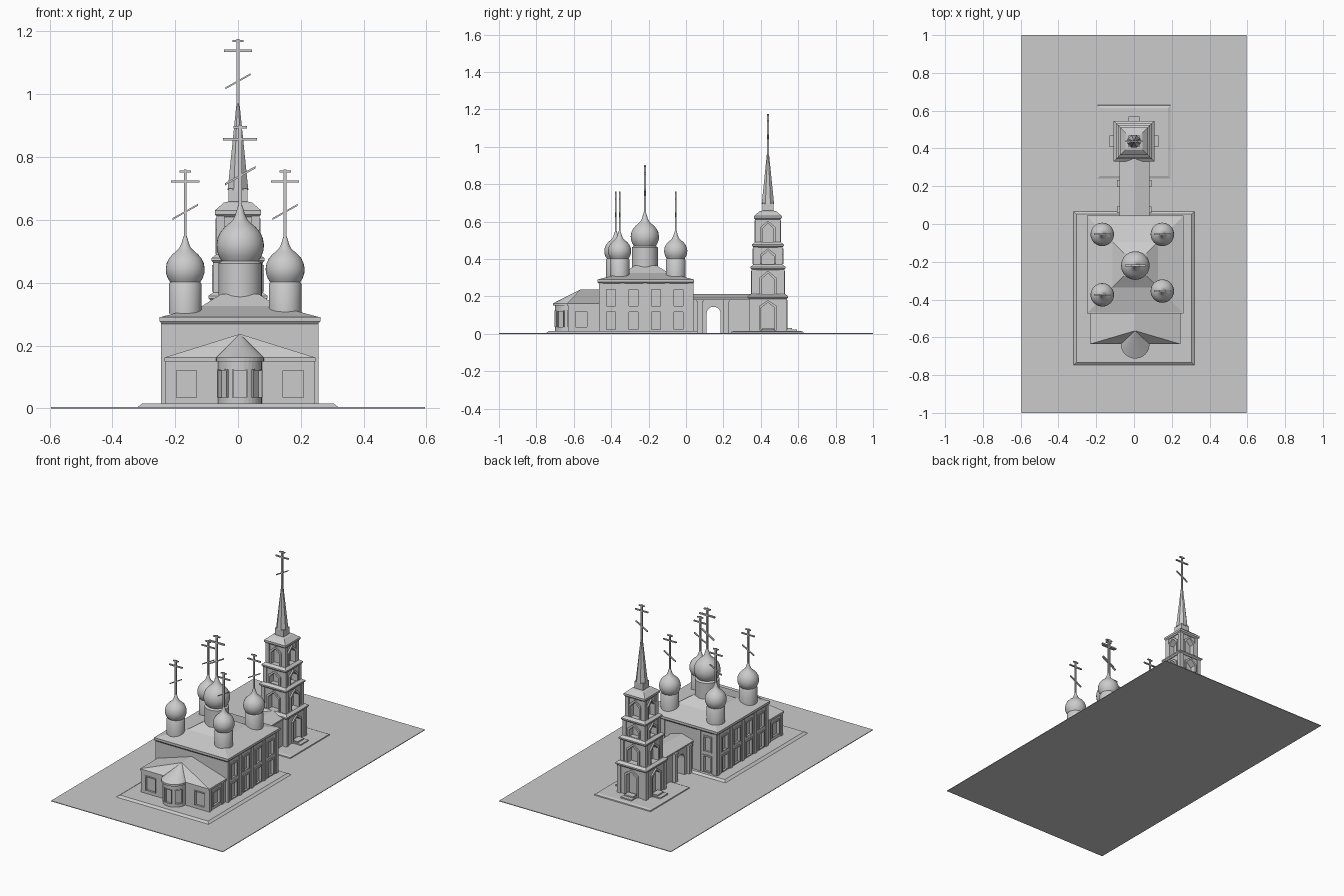
import bpy, bmesh, math
from mathutils import Matrix, Vector

if "Cube" in bpy.data.objects:
    bpy.data.objects.remove(bpy.data.objects["Cube"])

def mesh(name, verts, faces, mat=None, smooth=False):
    bm = bmesh.new()
    vs = [bm.verts.new(v) for v in verts]
    for f in faces:
        bm.faces.new([vs[i] for i in f])
    bmesh.ops.recalc_face_normals(bm, faces=bm.faces)
    if mat:
        bm.transform(mat)
    me = bpy.data.meshes.new(name)
    bm.to_mesh(me)
    bm.free()
    ob = bpy.data.objects.new(name, me)
    bpy.context.collection.objects.link(ob)
    if smooth:
        bpy.ops.object.select_all(action='DESELECT')
        ob.select_set(True)
        bpy.context.view_layer.objects.active = ob
        bpy.ops.object.shade_smooth_by_angle(angle=math.radians(35))
    return ob

def loft(name, rings, mat=None, smooth=False):
    n = len(rings[0])
    verts = [v for r in rings for v in r]
    faces = [(i*n+j, i*n+(j+1) % n, (i+1)*n+(j+1) % n, (i+1)*n+j)
             for i in range(len(rings)-1) for j in range(n)]
    faces += [tuple(range(n)), tuple(range((len(rings)-1)*n, len(rings)*n))]
    return mesh(name, verts, faces, mat, smooth)

def stack(name, cx, cy, levels):
    """Rectangular sections (half x, half y, z) joined upwards."""
    return loft(name, [[(cx+sx*hx, cy+sy*hy, z) for sx, sy in ((-1, -1), (1, -1), (1, 1), (-1, 1))]
                       for hx, hy, z in levels])

def box(name, x0, x1, y0, y1, z0, z1):
    hx, hy = (x1-x0)/2, (y1-y0)/2
    return stack(name, (x0+x1)/2, (y0+y1)/2, [(hx, hy, z0), (hx, hy, z1)])

def lathe(name, cx, cy, profile, n=32, smooth=True, turn=0):
    return loft(name, [[(cx+r*math.cos(2*math.pi*j/n+turn), cy+r*math.sin(2*math.pi*j/n+turn), z)
                        for j in range(n)] for r, z in profile], None, smooth)

def place(c, k):
    return Matrix.Translation((c[0], c[1], 0)) @ Matrix.Rotation(k*math.pi/2, 4, 'Z')

def prism(name, prof, d0, d1, c=(0, 0), k=0):
    """x-z outline pushed outwards from distance d0 to d1 on side k (0 front, 1 right, 2 back, 3 left)."""
    return loft(name, [[(x, -d, z) for x, z in prof] for d in (d0, d1)], place(c, k))

def cut(body, cutter):
    m = body.modifiers.new("cut", 'BOOLEAN')
    m.operation, m.solver, m.object = 'DIFFERENCE', 'EXACT', cutter
    bpy.context.view_layer.objects.active = body
    bpy.ops.object.modifier_apply(modifier=m.name)
    bpy.data.objects.remove(cutter)

def opening(name, body, c, k, d, u, w, z0, z1, peak=0, depth=.012, t=.008, out=.006):
    """Recessed opening of half width w with a raised surround."""
    inner = [(u-w, z0), (u-w, z1), (u, z1+peak), (u+w, z1), (u+w, z0)]
    if body:
        cut(body, prism("cutter", inner, d-depth, d+.03, c, k))
    o = w+t
    outer = [(u+o, z0), (u+o, z1+t), (u, z1+peak+t*1.3), (u-o, z1+t), (u-o, z0)]
    prism(name, inner + outer, d-.004, d+out, c, k)

def cross(name, x, y, z, s):
    b = .0045*s
    box(name+"_pole", x-b, x+b, y-b, y+b, z-.03, z+.206*s)
    box(name+"_top_bar", x-.018*s, x+.018*s, y-b, y+b, z+.197*s, z+.203*s)
    box(name+"_main_bar", x-.045*s, x+.045*s, y-b, y+b, z+.165*s, z+.172*s)
    prism(name+"_slanted_bar", [(-.04*s, .046*s), (.04*s, .091*s), (.04*s, .097*s), (-.04*s, .052*s)],
          -b, b, (x, y)).location.z = z

# ground and plinths
box("ground", -.595, .595, -1, 1, 0, .004)
stack("church_plinth", 0, -.34, [(.323, .41, .002), (.305, .393, .015)])
stack("tower_plinth", 0, .435, [(.195, .195, .002), (.193, .193, .01), (.18, .18, .015)])

# main church block
C, HX, HY = (.006, -.215), .245, .25
body = box("church_walls", C[0]-HX, C[0]+HX, C[1]-HY, C[1]+HY, .005, .28)
for k in (1, 3):
    s = 1 if k == 1 else -1
    for u in (-.185, -.065, .055, .175):
        opening("lower_window", body, C, k, HX, s*u, .024, .022, .117)
        opening("upper_window", body, C, k, HX, s*u, .024, .148, .238)
    for u in (-.24, -.125, -.005, .115, .24):
        prism("pilaster", [(s*u-.011, .005), (s*u+.011, .005), (s*u+.011, .278), (s*u-.011, .278)],
              HX-.004, HX+.006, C, k)
for u in (-.18, .18):
    opening("back_lower_window", body, C, 2, HY, u, .024, .022, .117)
    opening("back_upper_window", body, C, 2, HY, u, .024, .148, .238)
    for e in (-.055, .055):
        prism("back_pilaster", [(u+e-.01, .005), (u+e+.01, .005), (u+e+.01, .278), (u+e-.01, .278)],
              HY-.004, HY+.006, C, 2)
stack("church_cornice", *C, [(HX+.002, HY+.002, .268), (HX+.011, HY+.009, .277), (HX+.011, HY+.009, .291)])
stack("church_roof", *C, [(.255, .258, .29), (.12, .12, .326), (.06, .06, .364)])

# onion domes on drums
DOME = [(.052, -.14), (.052, -.046), (.048, -.04), (.056, -.027), (.061, -.012), (.062, .003), (.059, .02),
        (.052, .035), (.041, .048), (.028, .059), (.019, .068), (.013, .08), (.008, .097), (.003, .112)]
for x, y, z, s in ((-.168, -.055, .442, 1), (.15, -.055, .442, 1), (-.168, -.375, .442, 1),
                   (.15, -.355, .442, 1), (.007, -.22, .518, 1.22)):
    lathe("onion_dome", x, y, [(r*s*(1.09 if s > 1 and h < -.042 else 1), z+h*s) for r, h in DOME])
    cross("dome_cross", x, y, z+.112*s, 1.2 if s > 1 else 1)

# low sanctuary with rounded apse
A = (.006, -.63)
def outline(hx, r, y, z):
    arc = [(A[0]-r*math.cos(math.pi*i/16), y-r*math.sin(math.pi*i/16), z) for i in range(17)]
    return [(A[0]-hx, -.46, z), (A[0]-hx, y, z)] + arc + [(A[0]+hx, y, z), (A[0]+hx, -.46, z)]
apse = loft("sanctuary_walls", [outline(.232, .07, -.63, .005), outline(.232, .07, -.63, .155)])
for u in (-.17, .17):
    opening("sanctuary_front_window", apse, A, 0, 0, u, .032, .035, .12, t=.006, out=.004)
for k in (1, 3):
    s = 1 if k == 1 else -1
    opening("sanctuary_side_window", apse, A, k, .232, s*.07, .032, .035, .12)
    for u in (.01, .135):
        prism("sanctuary_pilaster", [(s*u-.01, .005), (s*u+.01, .005), (s*u+.01, .153), (s*u-.01, .153)],
              .228, .238, A, k)
for k in (-.58, 0, .58):
    opening("apse_window", apse, A, k, .07, 0, .021, .035, .12, t=.004, out=.002)
loft("sanctuary_eave", [outline(.24, .076, -.636, .15), outline(.24, .076, -.636, .162)])
o = outline(.24, .076, -.636, .162)
n = len(o)
mesh("sanctuary_roof", o + [(A[0], -.565, .237), (A[0], -.46, .237)],
     [(i, i+1, n) for i in range(1, n-2)] + [(0, 1, n, n+1), (n-2, n-1, n+1, n), (n-1, 0, n+1)])

# covered passage with an arched gateway
P = (.002, .19)
link = box("passage_walls", P[0]-.07, P[0]+.07, .02, .36, .003, .188)
arch = [(-.08, -.01), (-.005, -.01)] + [(-.0425+.0375*math.cos(math.pi*i/12), .107+.0375*math.sin(math.pi*i/12))
                                       for i in range(13)]
cut(link, prism("cutter", arch[:1] + [(-.005, -.01)] + arch[2:], -.2, .2, P, 1))
prism("passage_roof", [(-.08, .183), (.08, .183), (.08, .192), (0, .214), (-.08, .192)], -.17, .17, P)
for y in (.075, .215):
    box("gate_pier", P[0]-.086, P[0]+.086, y-.013, y+.013, .003, .183) if y < .1 else None
    for s in (-1, 1):
        x = P[0]+s*.077
        box("gate_column", x-.011, x+.011, y-.014, y+.014, .003, .175)
        box("gate_column_cap", x-.014, x+.014, y-.018, y+.018, .172, .183)

# bell tower tiers with pointed niches
T = (0, .438)
for name, h, z0, z1, w, pk, dep in (("ground", .096, .005, .195, .036, .028, .025),
                                    ("second", .082, .2, .352, .035, .034, .03),
                                    ("third", .073, .36, .472, .032, .03, .03),
                                    ("top", .062, .478, .62, .03, .032, .025)):
    tier = stack(name+"_tier", *T, [(h, h, z0), (h, h, z1)])
    for k in range(4):
        top = z1-pk-.028
        opening(name+"_arch", tier, T, k, h, 0, w, z0+.012, top, pk, dep, .01, .009)
        for s in (-1, 1):
            u = s*(h-.007)
            prism(name+"_corner_pilaster", [(u-.012, z0), (u+.012, z0), (u+.012, z1), (u-.012, z1)],
                  h-.006, h+.006, T, k)
    stack(name+"_cornice", *T, [(h+.004, h+.004, z1-.01), (h+.012, h+.012, z1-.002),
                                (h+.012, h+.012, z1+.006), (h-.004, h-.004, z1+.018)])
for k in range(4):
    prism("tower_step", [(-.038, .005), (.038, .005), (.038, .022), (-.038, .022)], .09, .155, T, k)
    prism("tower_upper_step", [(-.03, .005), (.03, .005), (.03, .03), (-.03, .03)], .09, .13, T, k)

# tower roof, spire and cross
stack("tower_roof", *T, [(.074, .074, .622), (.074, .074, .63), (.045, .045, .655), (.032, .032, .658)])
stack("spire_base", *T, [(.03, .03, .65), (.03, .03, .7)])
lathe("spire", *T, [(.036, .695), (.034, .71), (.002, 1.0)], 8, False, math.pi/8)
cross("tower_cross", *T, .97, 1)
